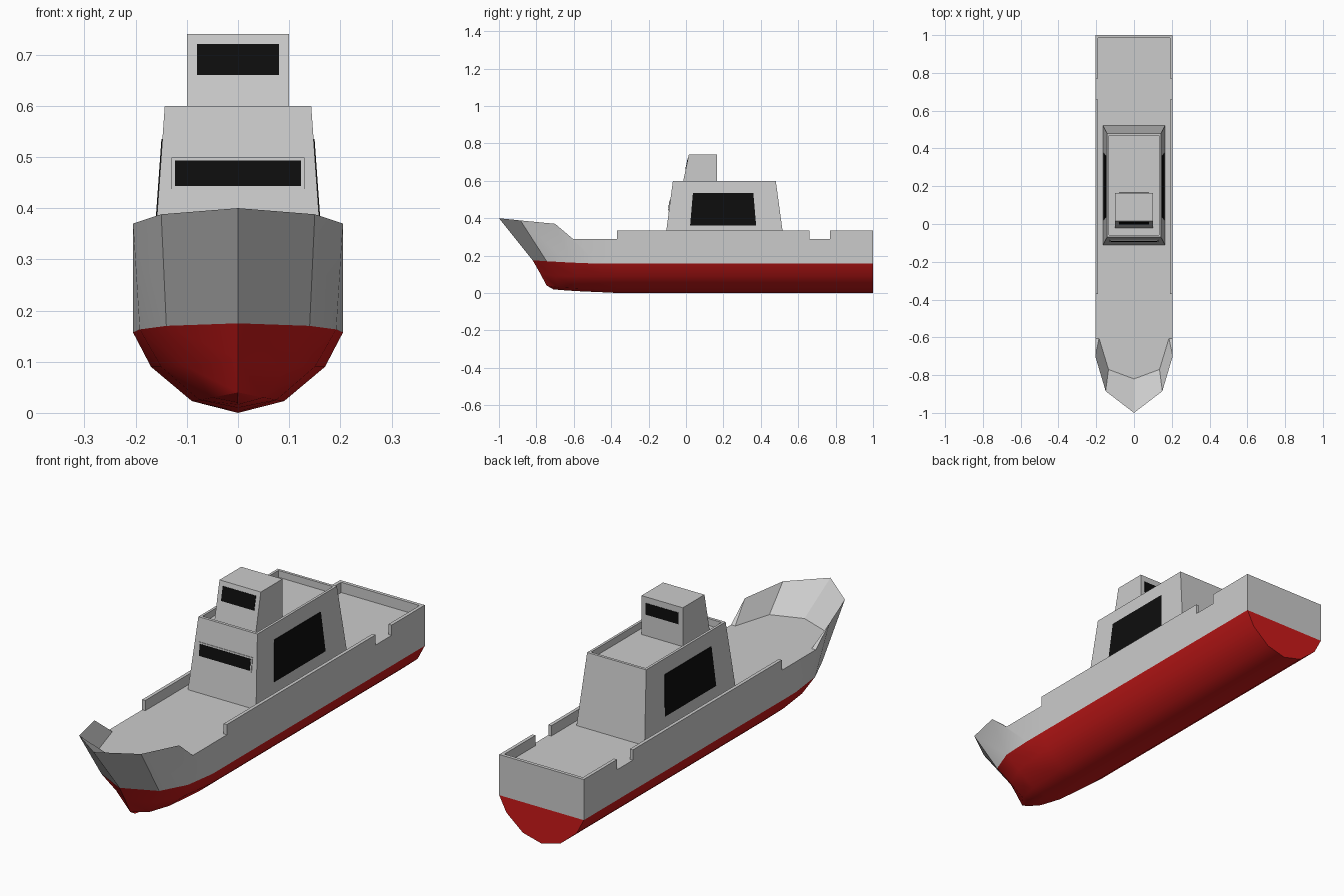
import bpy, bmesh, math
from mathutils import Vector

if "Cube" in bpy.data.objects:
    bpy.data.objects.remove(bpy.data.objects["Cube"])


def material(name, rgb):
    m = bpy.data.materials.new(name)
    m.diffuse_color = (*rgb, 1)
    m.use_nodes = True
    m.node_tree.nodes["Principled BSDF"].inputs["Base Color"].default_value = m.diffuse_color
    return m


RED = material("red_paint", (0.6, 0.01, 0.01))
BLACK = material("dark_glass", (0.004, 0.004, 0.004))


def build(name, faces, mat=None, mirror=False, smooth=False):
    """Make an object from a list of faces given as point loops."""
    bm = bmesh.new()
    for f in faces:
        bm.faces.new([bm.verts.new(p) for p in f])
        if mirror:
            bm.faces.new([bm.verts.new((-p[0], p[1], p[2])) for p in reversed(f)])
    bmesh.ops.remove_doubles(bm, verts=bm.verts, dist=1e-5)
    bmesh.ops.recalc_face_normals(bm, faces=bm.faces)
    me = bpy.data.meshes.new(name)
    bm.to_mesh(me)
    bm.free()
    if smooth:
        me.shade_smooth()
        me.set_sharp_from_angle(angle=math.radians(32))
    if mat:
        me.materials.append(mat)
    ob = bpy.data.objects.new(name, me)
    bpy.context.collection.objects.link(ob)
    return ob


def loft(name, loops, mat=None):
    """Join closed loops in order and cap both ends."""
    faces = [loops[0], loops[-1]]
    n = len(loops[0])
    for a, b in zip(loops, loops[1:]):
        faces += [[a[i], a[(i + 1) % n], b[(i + 1) % n], b[i]] for i in range(n)]
    return build(name, faces, mat)


def rect(x, y0, y1, z):
    return [(-x, y0, z), (x, y0, z), (x, y1, z), (-x, y1, z)]


def panel(name, corners, out, mat=None):
    """Thin plate standing proud of a wall by `out`."""
    c = [Vector(p) for p in corners]
    n = (c[1] - c[0]).cross(c[2] - c[0]).normalized()
    return loft(name, [[p - n * 0.004 for p in c], [p + n * out for p in c]], mat)


# Hull stations from stem to stern: rim, waterline, two bilge points, keel
W, IN, DECK, RIM = 0.205, 0.19, 0.29, 0.335
section = [(W, .157), (.17, .09), (.09, .023), (0, 0)]
stations = [
    [(0, -1, .40), (0, -.82, .175), (0, -.78, .105), (0, -.745, .04), (0, -.71, .02)],
    [(.15, -.885, .388), (.14, -.745, .17), (.10, -.70, .09), (.05, -.68, .03), (0, -.67, .016)],
    [(W, -.70, .37), (.192, -.62, .163), (.15, -.59, .09), (.075, -.58, .025), (0, -.58, .01)],
    [(W, -.605, DECK), (W, -.47, .157), (.17, -.43, .09), (.09, -.40, .023), (0, -.40, .002)],
    [(W, -.37, DECK)] + [(x, -.37, z) for x, z in section],
    [(W, 1, RIM)] + [(x, 1, z) for x, z in section],
]

# Red underwater hull
bottom = [[a[k], a[k + 1], b[k + 1], b[k]]
          for a, b in zip(stations, stations[1:]) for k in range(1, 4)]
bottom = [list(dict.fromkeys(f)) for f in bottom]
bottom.append(stations[-1][1:] + [(0, 1, .157)])
build("hull_bottom", bottom, RED, mirror=True, smooth=True)

# Grey topsides with stepped bulwark, deck and flared bow
step = [(-.37, DECK), (-.37, RIM), (.66, RIM), (.66, DECK), (.77, DECK), (.77, RIM)]
outer = [(W, y, z) for y, z in step] + [(W, 1, RIM)]
inner = [(IN, y, z) for y, z in step] + [(IN, .985, RIM)]
corner = (IN, .985, DECK)
rim = [s[0] for s in stations]
bow = [(0, -.82, DECK), (.135, -.77, DECK), (.185, -.605, DECK)]
top = [[a[0], a[1], b[1], b[0]] for a, b in zip(stations[:4], stations[1:5])]
top += [
    [(W, -.37, .157), (W, 1, .157)] + outer[::-1],
    [(W, 1, .157), (0, 1, .157), (0, 1, RIM), (W, 1, RIM)],
    [rim[0], rim[1], bow[1], bow[0]],
    [rim[1], rim[2], bow[2], bow[1]],
    [rim[2], rim[3], bow[2]],
    inner[:4],
    [inner[4], inner[5], inner[6], corner],
    [outer[6], (0, 1, RIM), (0, .985, RIM), inner[6]],
    [inner[6], (0, .985, RIM), (0, .985, DECK), corner],
    bow + [rim[3], outer[0], inner[0], inner[3], inner[4], corner, (0, .985, DECK)],
]
top += [[outer[i], outer[i + 1], inner[i + 1], inner[i]] for i in range(6)]
build("hull_topsides", top, mirror=True, smooth=True)

# Main cabin with recessed roof
loft("cabin", [rect(.165, -.111, .522, DECK), rect(.143, -.07, .48, .60),
               rect(.132, -.057, .468, .60), rect(.132, -.057, .468, .57)])

# Wheelhouse on the roof
loft("wheelhouse", [rect(.10, -.021, .165, .57), rect(.10, .015, .165, .74)])


def cabin_front(x, z):
    return (x, -.07 - (.6 - z) * .132, z)


def cabin_side(y, z):
    return (.143 + (.6 - z) * .071, y, z)


def house_front(x, z):
    return (x, .015 - (.74 - z) * .212, z)


def house_back(x, z):
    return (-x, .165, z)


def window(name, wall, x, z0, z1, out, mat=BLACK):
    panel(name, [wall(-x, z0), wall(x, z0), wall(x, z1), wall(-x, z1)], out, mat)


# Windows
window("cabin_front_frame", cabin_front, .13, .437, .499, .003, None)
window("cabin_front_window", cabin_front, .123, .443, .492, .005)
window("wheelhouse_front_window", house_front, .08, .66, .72, .002)
window("wheelhouse_back_window", house_back, .08, .663, .713, .002)
side = [cabin_side(.022, .36), cabin_side(.375, .36), cabin_side(.36, .535), cabin_side(.037, .535)]
panel("right_window", side, .002, BLACK)
panel("left_window", [(-x, y, z) for x, y, z in reversed(side)], .002, BLACK)
